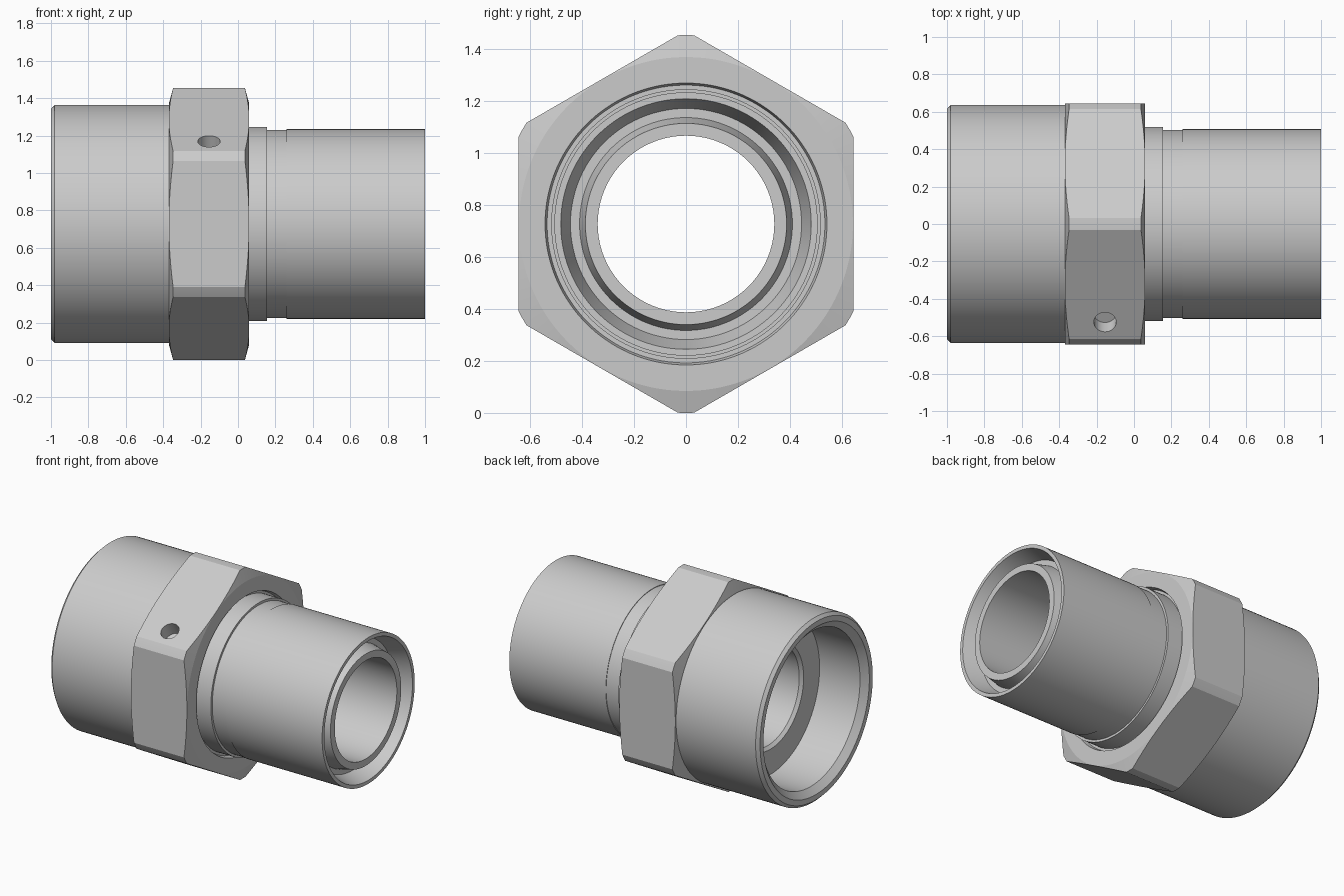
import bpy, bmesh, math
from mathutils import Matrix, Vector

if "Cube" in bpy.data.objects:
    bpy.data.objects.remove(bpy.data.objects["Cube"])

CZ = 0.7275          # height of the fitting axis
SEG = 128            # steps around the axis

steel = bpy.data.materials.new("light grey steel")
steel.diffuse_color = (0.6, 0.6, 0.6, 1)
steel.use_nodes = True
steel.node_tree.nodes["Principled BSDF"].inputs["Base Color"].default_value = steel.diffuse_color


def make_object(name, bm):
    bmesh.ops.recalc_face_normals(bm, faces=bm.faces)
    me = bpy.data.meshes.new(name)
    bm.to_mesh(me)
    bm.free()
    me.materials.append(steel)
    ob = bpy.data.objects.new(name, me)
    bpy.context.collection.objects.link(ob)
    return ob


def lathe(name, profile):
    """Closed (x, radius) outline turned round the fitting axis."""
    bm = bmesh.new()
    rings = []
    for i in range(SEG):
        a = 2 * math.pi * (i + 0.5) / SEG
        rings.append([bm.verts.new((x, r * math.cos(a), CZ + r * math.sin(a)))
                      for x, r in profile])
    n = len(profile)
    for i in range(SEG):
        p, q = rings[i], rings[(i + 1) % SEG]
        for j in range(n):
            k = (j + 1) % n
            bm.faces.new((p[j], p[k], q[k], q[j]))
    return make_object(name, bm)


def rod(name, center, direction, radius, length, sides, spin=0):
    """Prism or cylinder along a direction."""
    bm = bmesh.new()
    turn = Vector(direction).to_track_quat('Z', 'Y').to_matrix().to_4x4()
    bmesh.ops.create_cone(bm, cap_ends=True, segments=sides, radius1=radius,
                          radius2=radius, depth=length,
                          matrix=Matrix.Translation(center) @ turn @ Matrix.Rotation(spin, 4, 'Z'))
    return make_object(name, bm)


def boolean(target, tool, op):
    m = target.modifiers.new(op.lower(), 'BOOLEAN')
    m.operation, m.object, m.solver = op, tool, 'EXACT'
    bpy.context.view_layer.objects.active = target
    bpy.ops.object.modifier_apply(modifier=m.name)
    bpy.data.objects.remove(tool)


# whole turned body: socket, nut blank, collar, stub and bores
body = lathe("fitting_body", [
    (-0.98, 0.637), (-0.37, 0.637),                                   # socket outside
    (-0.37, 0.643), (-0.347, 0.7275), (0.037, 0.7275), (0.06, 0.643),  # nut blank
    (0.06, 0.543), (0.03, 0.535), (0.03, 0.519),                      # recess in nut face
    (0.155, 0.519), (0.155, 0.503), (0.26, 0.503), (0.26, 0.507),     # collar and neck
    (1.0, 0.507), (1.0, 0.4825),                                      # stub and lip
    (0.88, 0.445), (0.88, 0.41), (0.98, 0.3875), (0.98, 0.34),        # end groove, inner tube
    (-0.63, 0.34), (-0.65, 0.36), (-0.65, 0.535),                     # through bore, socket floor
    (-0.96, 0.535), (-1.0, 0.58), (-1.0, 0.617)])                     # socket mouth

# hexagon flats, with corners pointing up and down
hexagon = rod("hex_cutter", (0, 0, CZ), (1, 0, 0), 0.645 / math.cos(math.pi / 6), 2.4, 6)
if max(v.co.z for v in hexagon.data.vertices) < CZ + 0.7:
    bpy.data.objects.remove(hexagon)
    hexagon = rod("hex_cutter", (0, 0, CZ), (1, 0, 0), 0.645 / math.cos(math.pi / 6), 2.4, 6,
                  math.pi / 6)
boolean(body, hexagon, 'INTERSECT')

# small blind hole in the upper front flat
normal = Vector((0, -0.5, math.sqrt(3) / 2))
spot = Vector((-0.155, -0.525, CZ + 0.4425))
boolean(body, rod("hole_cutter", spot, normal, 0.06, 0.2, 32), 'DIFFERENCE')

bpy.ops.object.select_all(action='DESELECT')
body.select_set(True)
bpy.context.view_layer.objects.active = body
bpy.ops.object.shade_smooth_by_angle(angle=math.radians(12))
